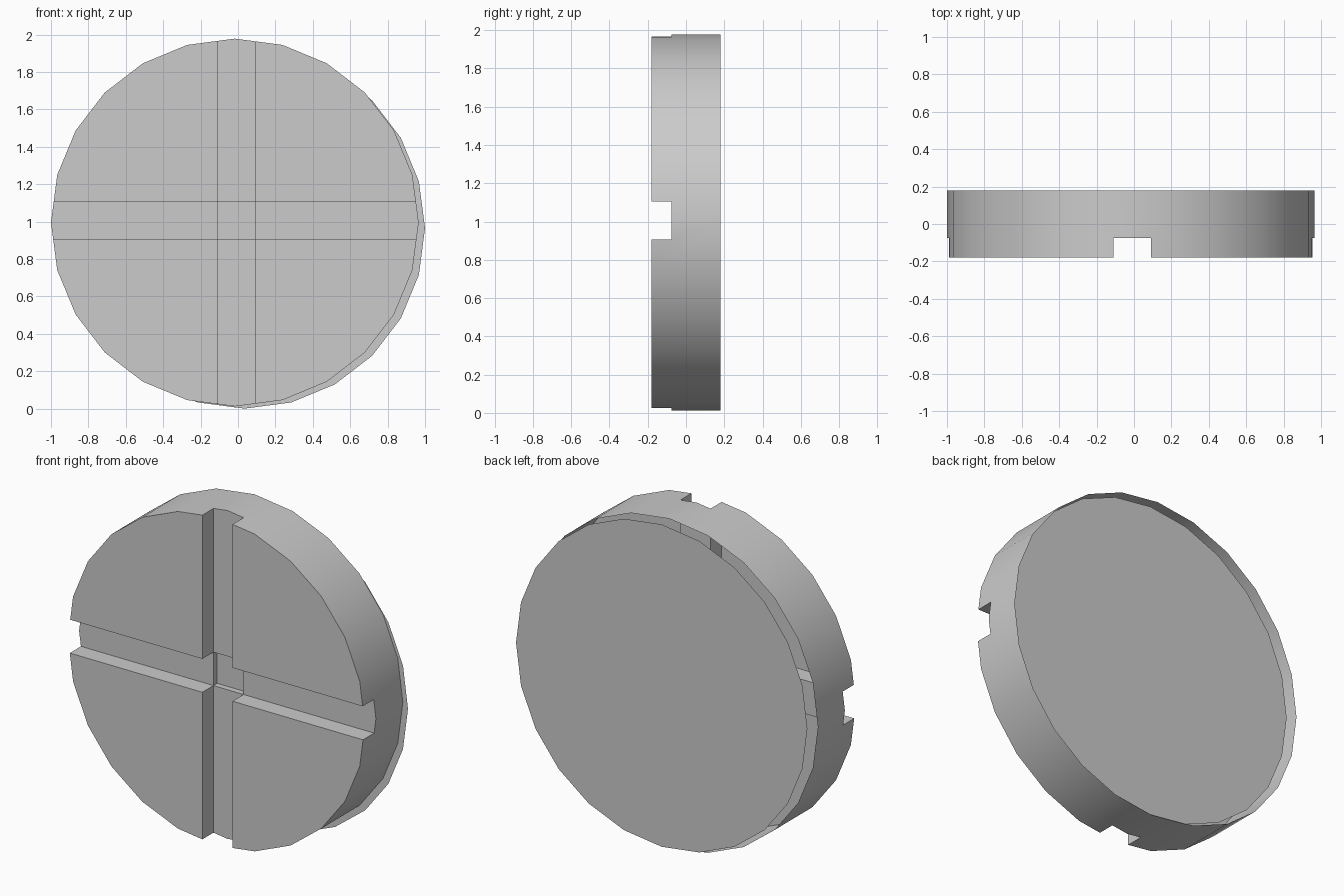
import bpy, bmesh
from math import radians
from mathutils import Matrix

cube = bpy.data.objects.get("Cube")
if cube:
    bpy.data.objects.remove(cube, do_unlink=True)

SIDES = 24
HALF_DEPTH = 0.18
TURN = Matrix.Rotation(radians(-90), 4, "X")   # local z becomes +y

grey = bpy.data.materials.new("light_grey")
grey.use_nodes = True
colour = (0.6, 0.6, 0.6, 1.0)
grey.diffuse_color = colour
grey.node_tree.nodes["Principled BSDF"].inputs["Base Color"].default_value = colour


def finish(name, bm):
    mesh = bpy.data.meshes.new(name)
    bm.to_mesh(mesh)
    bm.free()
    mesh.materials.append(grey)
    obj = bpy.data.objects.new(name, mesh)
    bpy.context.collection.objects.link(obj)
    return obj


def activate(obj):
    bpy.ops.object.select_all(action="DESELECT")
    obj.select_set(True)
    bpy.context.view_layer.objects.active = obj


def cut_box(target, x, y, z):
    """Cut a box, given as (low, high) on each axis, out of the target."""
    bm = bmesh.new()
    size = [b - a for a, b in (x, y, z)]
    middle = [(a + b) / 2 for a, b in (x, y, z)]
    bmesh.ops.create_cube(bm, size=1, matrix=Matrix.Translation(middle) @ Matrix.Diagonal((*size, 1)))
    cutter = finish("groove_cutter", bm)
    cutter.hide_render = True
    activate(target)
    mod = target.modifiers.new("groove", "BOOLEAN")
    mod.operation = "DIFFERENCE"
    mod.solver = "EXACT"
    mod.object = cutter
    bpy.ops.object.modifier_apply(modifier=mod.name)
    bpy.data.objects.remove(cutter, do_unlink=True)


# Round shell
bm = bmesh.new()
bmesh.ops.create_cone(bm, cap_ends=True, segments=SIDES, radius1=0.983, radius2=0.983,
                      depth=2 * HALF_DEPTH,
                      matrix=Matrix.Translation((-0.017, 0, 0.995)) @ TURN)
shell = finish("grooved_shell", bm)

# Crossed grooves in the front and the slightly deeper square where they meet
groove_x, groove_z = (-0.11, 0.09), (0.905, 1.105)
cut_box(shell, groove_x, (-0.5, -0.075), (-1, 3))
cut_box(shell, (-2, 2), (-0.5, -0.075), groove_z)
cut_box(shell, groove_x, (-0.5, -0.04), groove_z)

# Open the back of the shell
bm = bmesh.new()
bm.from_mesh(shell.data)
back = [f for f in bm.faces if all(v.co.y > HALF_DEPTH - 0.001 for v in f.verts)]
bmesh.ops.delete(bm, geom=back, context="FACES")
bm.to_mesh(shell.data)
bm.free()
activate(shell)
bpy.ops.object.shade_smooth_by_angle(angle=radians(30))

# Flat cover set slightly off centre over the open back
bm = bmesh.new()
bmesh.ops.create_circle(bm, cap_ends=True, segments=SIDES, radius=0.965,
                        matrix=Matrix.Translation((0.035, HALF_DEPTH, 0.965)) @ TURN)
finish("back_cover", bm)
